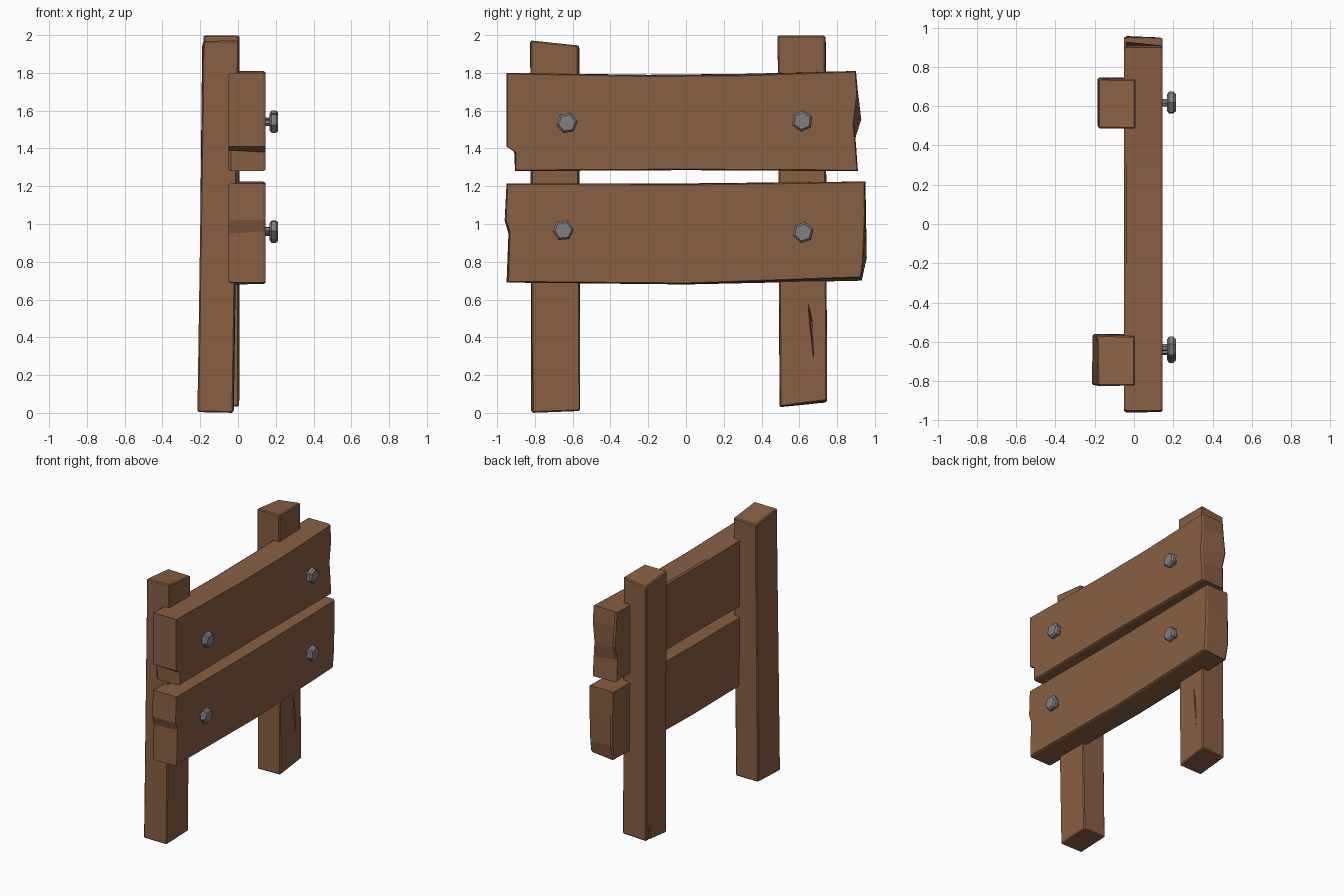
import bpy, bmesh, math
from mathutils import Vector

if "Cube" in bpy.data.objects:
    bpy.data.objects.remove(bpy.data.objects["Cube"])


def material(name, rgb):
    m = bpy.data.materials.new(name)
    m.diffuse_color = (*rgb, 1)
    m.use_nodes = True
    m.node_tree.nodes["Principled BSDF"].inputs["Base Color"].default_value = m.diffuse_color
    return m


wood = material("brown wood", (0.25, 0.115, 0.056))
metal = material("grey metal", (0.22, 0.21, 0.22))


def loft(name, rings, mat):
    """Skin a closed solid through rings of equal point count."""
    bm = bmesh.new()
    vs = [[bm.verts.new(p) for p in r] for r in rings]
    n = len(rings[0])
    for a, b in zip(vs, vs[1:]):
        for i in range(n):
            j = (i + 1) % n
            bm.faces.new((a[i], a[j], b[j], b[i]))
    bm.faces.new(vs[0][::-1])
    bm.faces.new(vs[-1])
    bmesh.ops.recalc_face_normals(bm, faces=bm.faces)
    me = bpy.data.meshes.new(name)
    bm.to_mesh(me)
    bm.free()
    me.materials.append(mat)
    ob = bpy.data.objects.new(name, me)
    bpy.context.collection.objects.link(ob)
    return ob


def apply(ob, mod):
    bpy.context.view_layer.objects.active = ob
    bpy.ops.object.modifier_apply(modifier=mod.name)


def plank(name, back, front, x0, x1):
    """Board lofted from back outline to front outline with chamfered rims."""
    def ring(x, pts, s=0.0):
        cz = (min(p[1] for p in pts) + max(p[1] for p in pts)) / 2
        return [(x, y - math.copysign(s, y) * (abs(y) > 0.8),
                 z - math.copysign(s, z - cz) * (abs(z - cz) > 0.2)) for y, z in pts]
    return loft(name, [ring(x0, back, 0.008), ring(x0 + 0.012, back),
                       ring(x1 - 0.012, front), ring(x1, front, 0.006)], wood)


def post(name, bottom, top):
    ob = loft(name, [bottom, top], wood)
    b = ob.modifiers.new("worn edges", 'BEVEL')
    b.width, b.segments = 0.007, 1
    apply(ob, b)
    return ob


def crack(ob, pts_in, pts_out):
    """Cut a wedge-shaped split out of a post."""
    cutter = loft("crack_cutter", [pts_in, pts_out], wood)
    cutter.hide_render = True
    m = ob.modifiers.new("crack", 'BOOLEAN')
    m.operation, m.object, m.solver = 'DIFFERENCE', cutter, 'EXACT'
    apply(ob, m)
    bpy.data.objects.remove(cutter)


# Upper plank, chipped at both ends
plank("upper_plank",
      [(-.95, 1.80), (-.95, 1.41), (-.91, 1.39), (-.905, 1.28), (0, 1.29), (.905, 1.28),
       (.895, 1.45), (.928, 1.555), (.91, 1.70), (.90, 1.81), (.3, 1.795), (-.2, 1.79)],
      [(-.95, 1.80), (-.95, 1.41), (-.905, 1.38), (-.905, 1.28), (0, 1.285), (.91, 1.28),
       (.90, 1.42), (.89, 1.53), (.91, 1.69), (.90, 1.81), (.3, 1.79), (-.2, 1.787)],
      -0.05, 0.145)

# Lower plank
plank("lower_plank",
      [(-.95, 1.215), (-.96, 1.02), (-.94, .95), (-.95, .69), (0, .68), (.93, .70),
       (.957, .82), (.953, 1.05), (.95, 1.225), (0, 1.215)],
      [(-.95, 1.215), (-.958, 1.02), (-.937, .96), (-.945, .69), (0, .682), (.928, .715),
       (.94, .80), (.95, 1.05), (.948, 1.225), (0, 1.212)],
      -0.05, 0.145)

# Posts
post("left_post",
     [(-.215, -.82, .004), (-.025, -.815, 0), (-.022, -.56, .01), (-.21, -.56, .01)],
     [(-.185, -.825, 1.97), (.005, -.823, 1.972), (.005, -.57, 1.945), (-.19, -.565, 1.945)])
right = post("right_post",
             [(-.185, .495, .03), (.005, .497, .032), (.007, .747, .065), (-.185, .745, .055)],
             [(-.182, .487, 2), (.007, .485, 1.998), (.007, .737, 1.998), (-.182, .74, 1.97)])

# Splits in the right post: front face and back foot
crack(right, [(-.025, .655, .55), (-.025, .668, .47), (-.025, .674, .30)],
      [(.03, .64, .60), (.03, .667, .50), (.03, .677, .26)])
crack(right, [(-.15, .70, .0), (-.15, .705, .0), (-.15, .703, .18)],
      [(-.21, .68, .0), (-.21, .715, .0), (-.21, .70, .26)])

# Hexagonal bolts
for name, y, z, turn in (("upper_left_bolt", -.63, 1.535, 10), ("upper_right_bolt", .615, 1.545, 25),
                         ("lower_left_bolt", -.65, .967, 5), ("lower_right_bolt", .62, .955, 18)):
    profile = ((.12, .018), (.168, .018), (.168, .042), (.178, .057), (.20, .057), (.213, .045))
    rings = []
    for x, r in profile:
        rings.append([(x, y + r * math.cos(math.radians(turn + 60 * i)),
                       z + r * math.sin(math.radians(turn + 60 * i))) for i in range(6)])
    loft(name, rings, metal)
